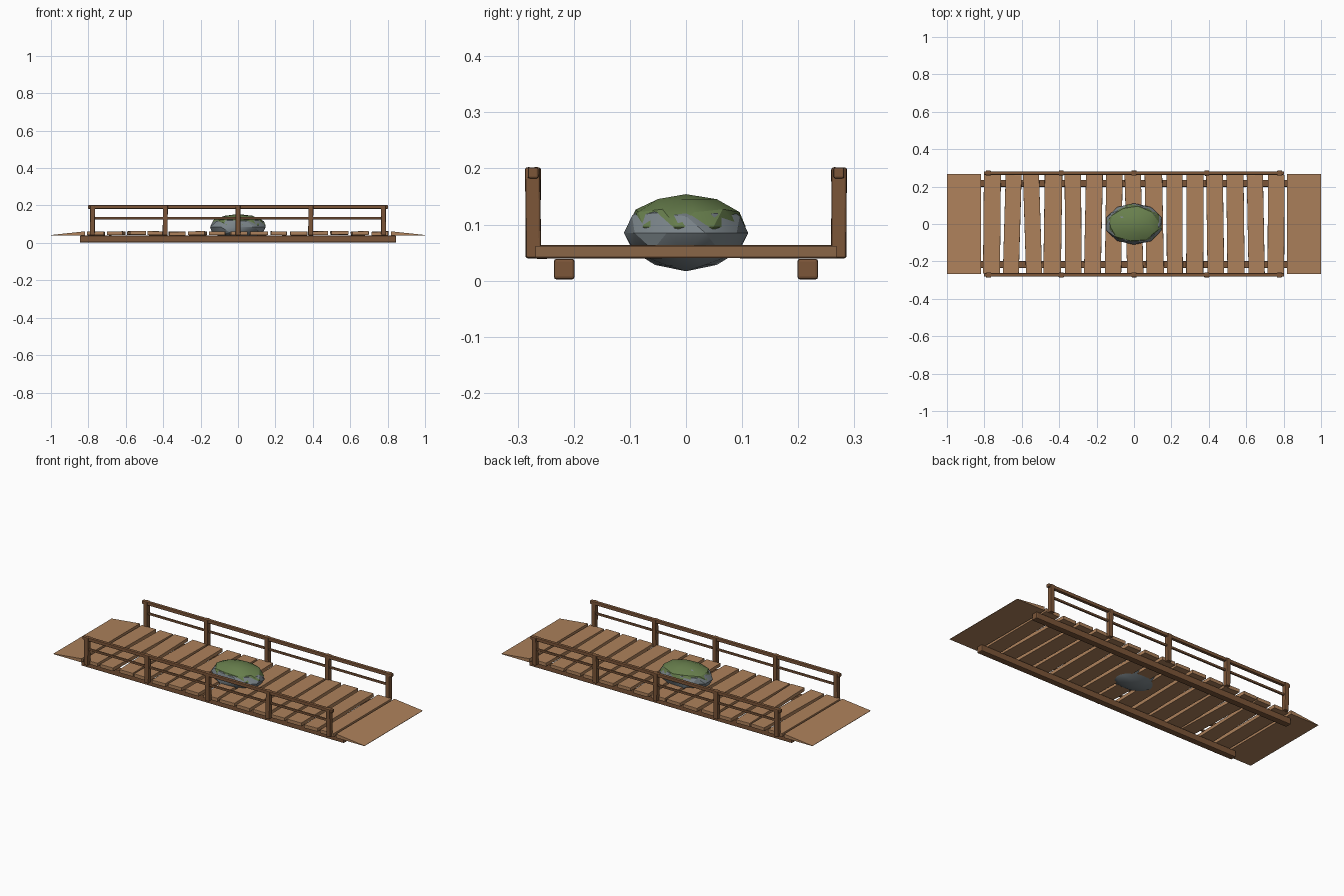
import bpy, bmesh, math, random
from mathutils import Matrix

if "Cube" in bpy.data.objects:
    bpy.data.objects.remove(bpy.data.objects["Cube"])

random.seed(7)


def material(name, rgb):
    m = bpy.data.materials.new(name)
    m.diffuse_color = (*rgb, 1)
    m.use_nodes = True
    m.node_tree.nodes["Principled BSDF"].inputs["Base Color"].default_value = m.diffuse_color
    return m


PLANK = material("light_wood", (0.42, 0.22, 0.105))
TIMBER = material("dark_wood", (0.20, 0.092, 0.04))
STONE = material("grey_stone", (0.20, 0.235, 0.255))
MOSS = material("green_moss", (0.14, 0.215, 0.075))


def finish(name, bm, mat, angle=None):
    mesh = bpy.data.meshes.new(name)
    bmesh.ops.recalc_face_normals(bm, faces=bm.faces)
    bm.to_mesh(mesh)
    bm.free()
    mesh.materials.append(mat)
    ob = bpy.data.objects.new(name, mesh)
    bpy.context.collection.objects.link(ob)
    if angle:
        bpy.ops.object.select_all(action='DESELECT')
        ob.select_set(True)
        bpy.context.view_layer.objects.active = ob
        bpy.ops.object.shade_smooth_by_angle(angle=math.radians(angle))
    return ob


def box(name, loc, size, mat, bevel=0.0, rot=(0, 0, 0)):
    bm = bmesh.new()
    bmesh.ops.create_cube(bm, size=1, matrix=Matrix.Diagonal((*size, 1)))
    if bevel:
        bmesh.ops.bevel(bm, geom=bm.edges[:], offset=bevel, segments=2,
                        profile=0.5, affect='EDGES')
    ob = finish(name, bm, mat)
    ob.location = loc
    ob.rotation_euler = [math.radians(a) for a in rot]
    return ob


# Deck planks, each laid a little crooked
for i in range(15):
    x = (i - 7) * 0.1085
    box(f"deck_plank_{i + 1}",
        (x, random.uniform(-0.003, 0.003), 0.051 + random.uniform(-0.001, 0.002)),
        (random.uniform(0.085, 0.094), 0.53, 0.02), PLANK, 0.0015,
        (random.uniform(-0.3, 0.3), random.uniform(-1, 1), random.uniform(-2, 2)))

# Ramps: wedges thinning towards the outer ends
for side, label in ((-1, "left"), (1, "right")):
    bm = bmesh.new()
    profile = [(0.818, 0.04), (1.0, 0.04), (1.0, 0.042), (0.818, 0.062)]
    rows = [[bm.verts.new((side * x, y, z)) for x, z in profile]
            for y in (-0.268, 0.268)]
    bm.faces.new(rows[0])
    bm.faces.new(rows[1][::-1])
    for k in range(4):
        n = (k + 1) % 4
        bm.faces.new((rows[0][k], rows[0][n], rows[1][n], rows[1][k]))
    finish(f"{label}_ramp", bm, PLANK)

# Support beams and railings on both sides
for side, label in ((-1, "front"), (1, "back")):
    box(f"{label}_beam", (0, side * 0.217, 0.0205), (1.69, 0.037, 0.037),
        TIMBER, 0.005)
    for i in range(5):
        box(f"{label}_post_{i + 1}", ((i - 2) * 0.389, side * 0.2725, 0.121),
            (0.026, 0.027, 0.162), TIMBER, 0.004,
            (random.uniform(-0.8, 0.8), random.uniform(-1, 1), 0))
    box(f"{label}_top_rail", (0, side * 0.2725, 0.192), (1.605, 0.019, 0.019),
        TIMBER, 0.003)
    box(f"{label}_middle_rail", (0, side * 0.2725, 0.132), (1.56, 0.011, 0.012),
        TIMBER, 0.002)


# Boulder in the middle with a mossy cap breaking through its surface
def boulder(name, z, radii, mat, jitter, turn):
    bm = bmesh.new()
    bmesh.ops.create_icosphere(bm, subdivisions=2, radius=1)
    bmesh.ops.rotate(bm, verts=bm.verts, cent=(0, 0, 0),
                     matrix=Matrix.Rotation(math.radians(turn), 3, 'Z'))
    for v in bm.verts:
        v.co *= 1 + random.uniform(-jitter, jitter)
        v.co = (v.co.x * radii[0], v.co.y * radii[1], v.co.z * radii[2])
    ob = finish(name, bm, mat, 25)
    ob.location.z = z
    return ob


boulder("boulder", 0.085, (0.156, 0.112, 0.0675), STONE, 0.012, 0)
boulder("moss_cap", 0.096, (0.148, 0.107, 0.0585), MOSS, 0.02, 9)
